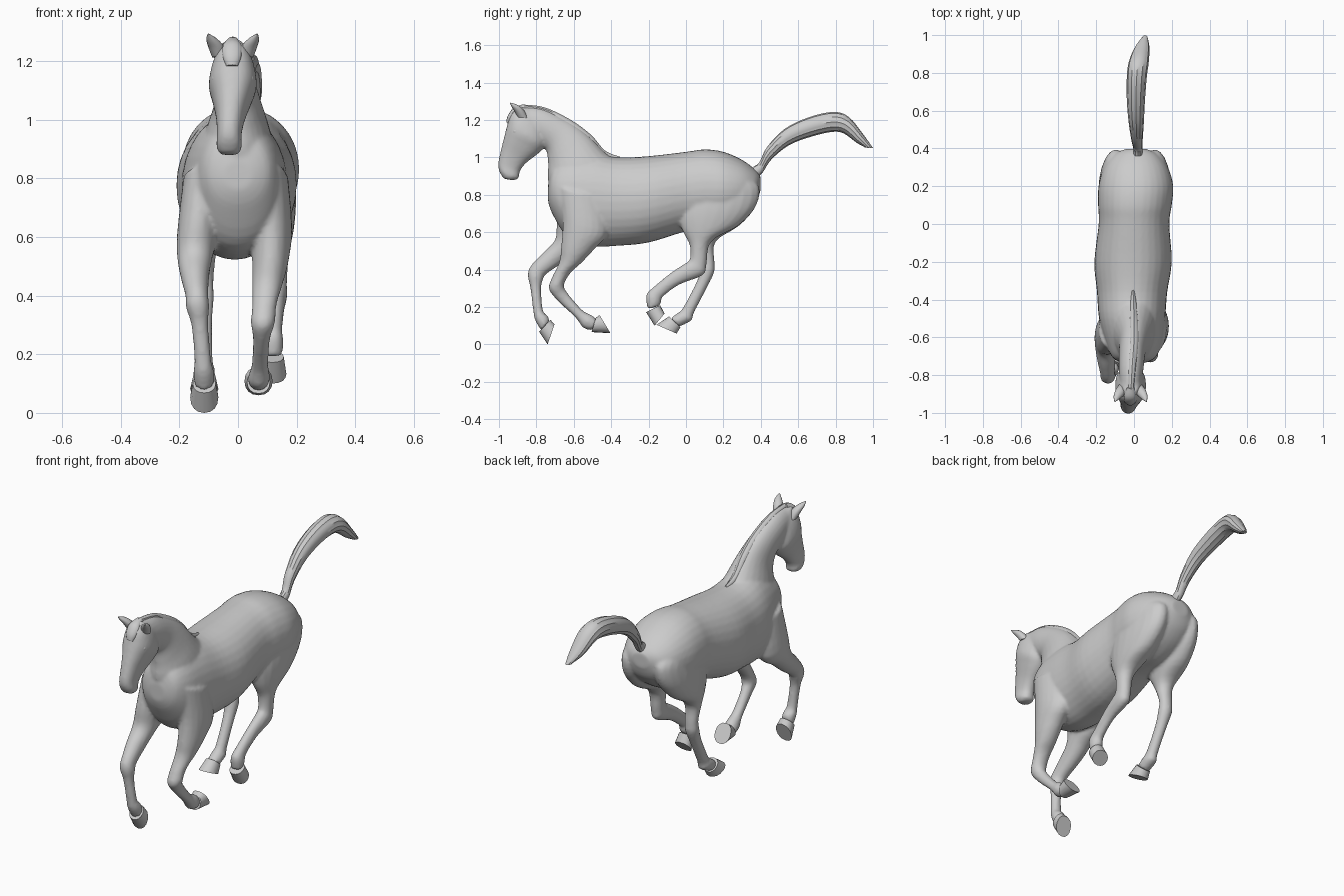
import bpy, bmesh, math
from mathutils import Vector

# Each section: front/top point (y, z), back/bottom point (y, z), half width, centre x


def sample(sections, t):
    """Catmull-Rom interpolation through the sections."""
    n = len(sections)
    i = min(int(t), n - 2)
    f = t - i
    p0, p1, p2, p3 = (sections[min(max(k, 0), n - 1)] for k in range(i - 1, i + 3))
    return [0.5 * (2 * b + (c - a) * f + (2 * a - 5 * b + 4 * c - d) * f * f
                   + (3 * b - a - 3 * c + d) * f ** 3) for a, b, c, d in zip(p0, p1, p2, p3)]


def loft(bm, sections, sides=20, steps=4, power=2.0, groove=0.0):
    rings = []
    total = (len(sections) - 1) * steps
    for k in range(total + 1):
        y1, z1, y2, z2, w, x = sample(sections, k / steps)
        ring = []
        for s in range(sides):
            a = 2 * math.pi * s / sides
            c, d = math.cos(a), math.sin(a)
            e = 2 / power
            u = math.copysign(abs(c) ** e, c)
            v = math.copysign(abs(d) ** e, d)
            g = 1 - groove * (s % 2)
            ring.append(bm.verts.new((x + w * v * g,
                                      (y1 + y2) / 2 + (y1 - y2) / 2 * u * g,
                                      (z1 + z2) / 2 + (z1 - z2) / 2 * u * g)))
        rings.append(ring)
    faces = [bm.faces.new(rings[0]), bm.faces.new(rings[-1])]
    for a, b in zip(rings, rings[1:]):
        for s in range(sides):
            t = (s + 1) % sides
            faces.append(bm.faces.new((a[s], a[t], b[t], b[s])))
    bmesh.ops.recalc_face_normals(bm, faces=faces)


def finish(name, bm, angle=40):
    me = bpy.data.meshes.new(name)
    bm.to_mesh(me)
    bm.free()
    ob = bpy.data.objects.new(name, me)
    bpy.context.collection.objects.link(ob)
    bpy.ops.object.select_all(action='DESELECT')
    ob.select_set(True)
    bpy.context.view_layer.objects.active = ob
    bpy.ops.object.shade_smooth_by_angle(angle=math.radians(angle))
    return ob


def part(name, sections, **kw):
    bm = bmesh.new()
    loft(bm, sections, **kw)
    return finish(name, bm)


torso = [
    (-.737, .86, -.737, .76, .05, 0), (-.71, .95, -.71, .69, .11, 0),
    (-.63, 1.0, -.63, .57, .15, 0), (-.50, 1.02, -.50, .525, .175, -.01),
    (-.36, 1.0, -.36, .528, .186, -.01), (-.20, 1.007, -.20, .545, .205, -.005),
    (0, 1.03, 0, .605, .187, 0), (.10, 1.043, .10, .62, .195, .005),
    (.20, 1.03, .20, .63, .198, .01), (.30, .987, .30, .68, .17, .01),
    (.37, .935, .37, .75, .115, .01), (.398, .90, .398, .82, .05, .01)]
neck = [
    (-.33, .96, -.62, .66, .13, 0), (-.425, 1.02, -.73, .85, .115, 0),
    (-.516, 1.115, -.737, .96, .083, 0), (-.62, 1.195, -.745, 1.03, .07, -.01),
    (-.757, 1.26, -.77, 1.06, .066, -.015), (-.86, 1.272, -.83, 1.10, .058, -.018)]
head = [
    (-.89, 1.277, -.78, 1.21, .042, -.017), (-.938, 1.235, -.755, 1.15, .068, -.017),
    (-.957, 1.17, -.752, 1.07, .082, -.018), (-.972, 1.11, -.785, 1.025, .068, -.02),
    (-.987, 1.05, -.855, .97, .05, -.025), (-1.004, .97, -.888, .925, .042, -.03),
    (-.998, .925, -.895, .888, .043, -.03), (-.975, .887, -.93, .878, .03, -.03)]
front_leg_left = [
    (-.66, .84, -.46, .78, .07, -.115), (-.69, .66, -.48, .58, .07, -.137),
    (-.70, .56, -.58, .50, .06, -.147), (-.765, .49, -.655, .44, .049, -.147),
    (-.83, .42, -.745, .378, .039, -.14), (-.846, .37, -.763, .352, .04, -.138),
    (-.832, .30, -.775, .295, .029, -.13), (-.817, .18, -.764, .18, .029, -.12),
    (-.807, .13, -.737, .15, .036, -.117), (-.775, .075, -.73, .122, .034, -.115)]
front_leg_right = [
    (-.68, .84, -.44, .78, .06, .11), (-.66, .66, -.42, .60, .07, .115),
    (-.668, .52, -.49, .51, .062, .11), (-.678, .44, -.56, .435, .052, .10),
    (-.718, .355, -.615, .385, .042, .09), (-.733, .295, -.652, .32, .041, .085),
    (-.682, .23, -.632, .273, .029, .08), (-.59, .142, -.553, .183, .029, .075),
    (-.548, .088, -.505, .157, .037, .072), (-.50, .075, -.478, .135, .034, .07)]
back_leg_right = [
    (.0, .92, .33, .90, .07, .115), (-.02, .79, .393, .84, .084, .11),
    (-.037, .69, .372, .735, .085, .113), (-.02, .61, .28, .635, .07, .12),
    (.02, .53, .135, .55, .046, .128), (.02, .455, .11, .43, .037, .13),
    (-.01, .43, .09, .37, .038, .13), (-.075, .388, -.035, .32, .03, .128),
    (-.167, .313, -.125, .253, .029, .122), (-.213, .265, -.133, .222, .035, .12),
    (-.205, .19, -.145, .205, .034, .118)]
back_leg_left = [
    (.0, .92, .33, .90, .07, -.095), (-.01, .79, .393, .84, .084, -.095),
    (-.01, .69, .372, .735, .085, -.103), (.02, .61, .285, .635, .07, -.115),
    (.06, .53, .158, .55, .046, -.12), (.088, .455, .153, .435, .037, -.12),
    (.08, .40, .15, .383, .038, -.12), (.052, .325, .108, .296, .03, -.118),
    (-.017, .195, .04, .163, .029, -.115), (-.047, .167, .032, .13, .036, -.115),
    (-.085, .14, -.035, .095, .034, -.115)]

# Skin: all fleshy volumes fused and relaxed into one surface
bm = bmesh.new()
loft(bm, torso, sides=32, power=2.1)
loft(bm, neck, sides=24)
loft(bm, head, sides=24, power=2.3)
for leg in (front_leg_left, front_leg_right, back_leg_right, back_leg_left):
    loft(bm, leg)
skin = finish("horse_body", bm)
mod = skin.modifiers.new("fuse", 'REMESH')
mod.mode = 'VOXEL'
mod.voxel_size = .009
mod.use_smooth_shade = True
mod = skin.modifiers.new("relax", 'SMOOTH')
mod.factor = .5
mod.iterations = 5

# Hooves: coronet line to flat sole
hooves = {
    "front_hoof_left": (-.785, .068, -.725, .132, -.74, .0, -.703, .107, -.115),
    "front_hoof_right": (-.505, .066, -.482, .142, -.404, .06, -.462, .157, .07),
    "back_hoof_right": (-.213, .172, -.138, .21, -.168, .1, -.115, .165, .117),
    "back_hoof_left": (-.09, .15, -.03, .092, -.157, .105, -.05, .058, -.115)}
for name, h in hooves.items():
    x = h[8]
    part(name, [(*h[:4], .039, x), (*h[4:8], .048, x)], steps=1, sides=16, power=2.2)

# Tail: grooved, sweeping up and back
part("tail", [
    (.36, .95, .37, .89, .024, .02), (.393, .975, .407, .915, .024, .02),
    (.433, 1.055, .455, .987, .03, .016), (.527, 1.152, .545, 1.062, .04, .012),
    (.66, 1.216, .65, 1.105, .048, .01), (.79, 1.243, .77, 1.135, .053, .015),
    (.872, 1.215, .84, 1.13, .053, .025), (.95, 1.12, .91, 1.08, .04, .042),
    (1.0, 1.05, .96, 1.052, .016, .058)], sides=24, groove=.06)

# Mane: narrow grooved ridge along the crest
part("mane", [
    (-.88, 1.283, -.85, 1.24, .016, -.016), (-.757, 1.268, -.755, 1.20, .024, -.01),
    (-.615, 1.2, -.65, 1.14, .027, 0), (-.507, 1.12, -.55, 1.07, .026, 0),
    (-.432, 1.036, -.48, .99, .022, -.002), (-.35, 1.003, -.38, .97, .01, -.005)],
    sides=16, groove=.06)

# Forelock on the forehead
part("forelock", [
    (-.87, 1.283, -.86, 1.25, .02, -.018), (-.922, 1.265, -.90, 1.235, .032, -.02),
    (-.953, 1.222, -.92, 1.205, .032, -.02), (-.961, 1.187, -.935, 1.175, .02, -.02)], sides=14)

# Ears and eyes in mirrored pairs about the head centre
for side, s in (("left", -1), ("right", 1)):
    cx = -.018
    part("ear_" + side, [
        (-.90, 1.215, -.845, 1.21, .022, cx + s * .048),
        (-.915, 1.243, -.865, 1.25, .027, cx + s * .056),
        (-.93, 1.267, -.895, 1.278, .02, cx + s * .07),
        (-.942, 1.29, -.938, 1.293, .003, cx + s * .083)], sides=12)
    bm = bmesh.new()
    bmesh.ops.create_uvsphere(bm, u_segments=14, v_segments=8, radius=.018)
    bmesh.ops.translate(bm, verts=bm.verts, vec=Vector((cx + s * .054, -.91, 1.14)))
    finish("eye_" + side, bm)
